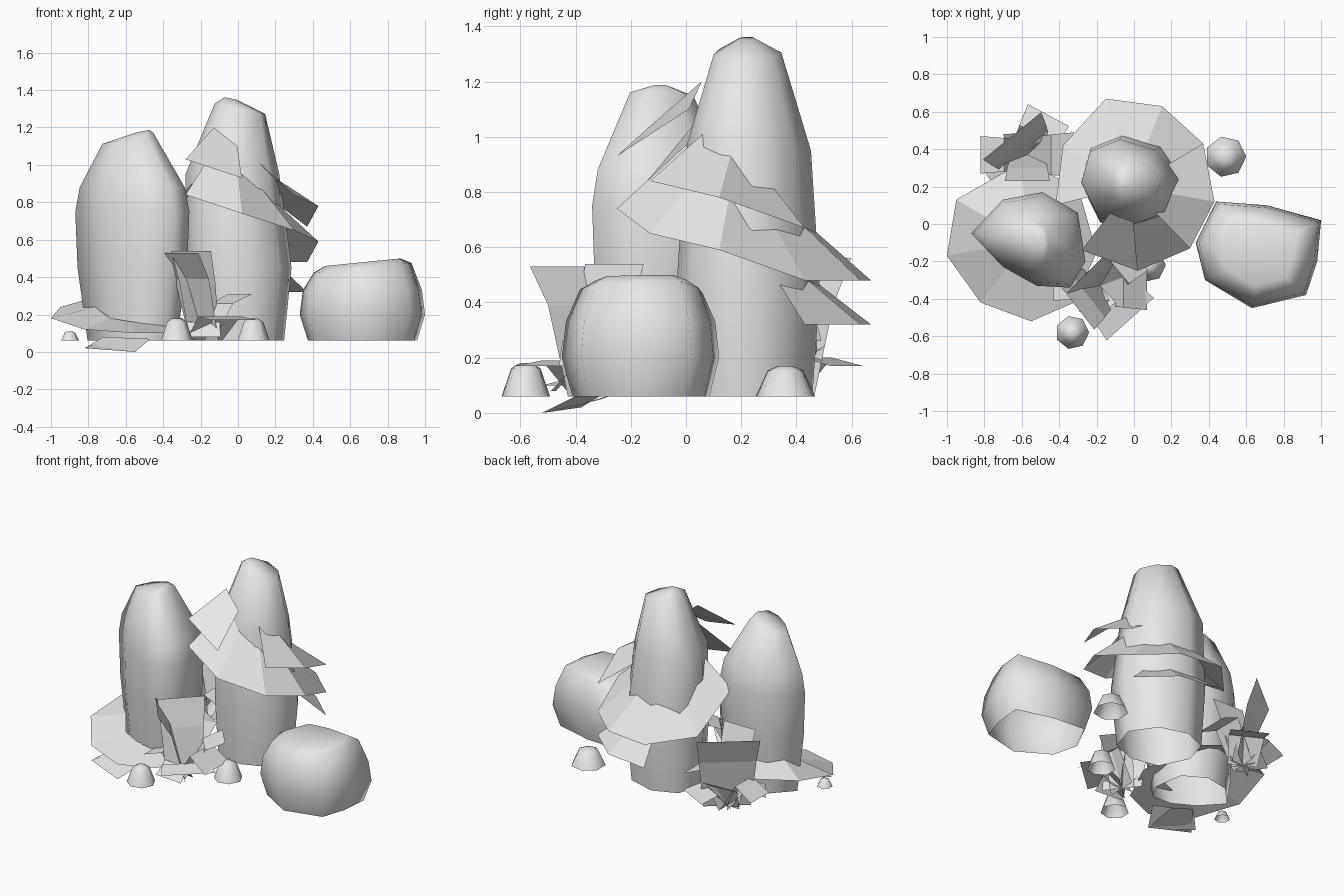
import bpy, math
from mathutils import Vector

old = bpy.data.objects.get("Cube")
if old:
    bpy.data.objects.remove(old, do_unlink=True)

stone = bpy.data.materials.new("pale_grey")
stone.use_nodes = True
stone.diffuse_color = (0.8, 0.8, 0.8, 1)
stone.node_tree.nodes["Principled BSDF"].inputs["Base Color"].default_value = (0.8, 0.8, 0.8, 1)


def add_mesh(name, verts, faces, smooth=False):
    mesh = bpy.data.meshes.new(name)
    mesh.from_pydata([tuple(v) for v in verts], [], faces)
    mesh.materials.append(stone)
    obj = bpy.data.objects.new(name, mesh)
    bpy.context.collection.objects.link(obj)
    if smooth:
        bpy.ops.object.select_all(action='DESELECT')
        obj.select_set(True)
        bpy.context.view_layer.objects.active = obj
        bpy.ops.object.shade_smooth_by_angle(angle=math.radians(100))
    return obj


def rock(name, center, outline, rings, tilt=0.0):
    """Loft a plan outline (counter-clockwise) through rings of (z, scale, x shift), open below."""
    cx, cy = center
    n = len(outline)
    verts, faces = [], []
    for i, (z, s, dx) in enumerate(rings):
        slope = tilt if i >= len(rings) - 2 else 0
        for x, y in outline:
            px = (x - cx) * s
            verts.append((cx + dx + px, cy + (y - cy) * s, z + slope * px))
    for r in range(len(rings) - 1):
        for i in range(n):
            j = (i + 1) % n
            faces.append((r * n + i, r * n + j, (r + 1) * n + j, (r + 1) * n + i))
    faces.append(tuple(range(len(verts) - n, len(verts))))
    return add_mesh(name, verts, faces, True)


def pebble(name, x, y, r, h):
    outline = [(x + r * math.cos(a), y + r * math.sin(a))
               for a in (math.tau * i / 7 for i in range(7))]
    rock(name, (x, y), outline, [(0.06, 1, 0), (0.06 + h * 0.85, 0.6, 0), (0.06 + h, 0.25, 0)])


def skirt(name, center, rim, rise, inner, segments, lift=0.0):
    """Sloping collar of flat panels from an outer rim up to a smaller inner ring."""
    c = Vector(center)
    n = len(rim)
    outer = [Vector(p) + Vector((0, 0, lift)) for p in rim]
    top = []
    for p in outer:
        q = p.copy()
        q.xy = c.lerp(p.xy, inner)
        q.z += rise
        top.append(q)
    faces = [(i, (i + 1) % n, n + (i + 1) % n, n + i) for i in segments]
    return add_mesh(name, outer + top, faces)


def leaf(name, base, angle, length, width, mid_z, tip_z):
    """Bent two-panel leaf growing out of a cluster centre."""
    d = Vector((math.cos(math.radians(angle)), math.sin(math.radians(angle)), 0))
    side = Vector((-d.y, d.x, 0))
    b = Vector(base)
    verts = []
    for t, z, w in ((0, 0, 0.75), (0.5, mid_z, 0.9), (1, tip_z, 1)):
        p = b + d * length * t + Vector((0, 0, z))
        verts += [p - side * width * w / 2, p + side * width * w / 2]
    add_mesh(name, verts, [(0, 1, 3, 2), (2, 3, 5, 4)])


# Standing rocks and boulder
rock("tall_rock", (-0.03, 0.22),
     [(-0.3, 0.22), (-0.2, 0.02), (0, -0.02), (0.18, 0.05),
      (0.24, 0.24), (0.12, 0.41), (-0.08, 0.47), (-0.25, 0.4)],
     [(0.06, 0.95, 0.02), (0.45, 1.06, 0.03), (0.95, 0.93, 0.0),
      (1.3, 0.5, 0.04), (1.355, 0.12, -0.01)], -0.2)
rock("left_rock", (-0.57, -0.09),
     [(-0.87, -0.05), (-0.7, -0.23), (-0.52, -0.33), (-0.34, -0.34),
      (-0.26, -0.2), (-0.3, 0.06), (-0.49, 0.17), (-0.7, 0.13)],
     [(0.06, 0.78, 0), (0.45, 0.96, 0), (0.75, 1, 0), (0.88, 0.92, 0),
      (1.14, 0.45, -0.02), (1.18, 0.12, 0.06)], 0.2)
rock("boulder", (0.67, -0.15),
     [(0.33, -0.1), (0.38, -0.3), (0.63, -0.45), (0.92, -0.38),
      (0.98, -0.2), (1.0, 0.02), (0.71, 0.1), (0.44, 0.12)],
     [(0.06, 0.87, 0), (0.2, 1, 0), (0.33, 0.95, 0), (0.45, 0.78, 0), (0.48, 0.6, 0)], 0.1)

# Pebbles
for i, p in enumerate([(-0.33, -0.58, 0.09, 0.12), (0.49, 0.36, 0.11, 0.11),
                       (0.08, -0.22, 0.09, 0.12), (-0.9, -0.22, 0.05, 0.05)]):
    pebble("pebble_%d" % (i + 1), *p)

# Sloping collar around the tall rock, with loose panels above and below
rim = [(0.02, -0.25, 0.74), (0.3, -0.13, 0.65), (0.43, 0.12, 0.59), (0.37, 0.43, 0.48),
       (0.15, 0.63, 0.48), (-0.15, 0.67, 0.48), (-0.38, 0.42, 0.5),
       (-0.42, 0.1, 0.72), (-0.28, -0.14, 0.84)]
skirt("tall_collar", (-0.02, 0.2), rim, 0.24, 0.42, (0, 1, 2, 3, 4, 5, 6, 8))
skirt("upper_collar_panels", (-0.02, 0.2), rim, 0.17, 0.42, (1, 2, 8), 0.19)
skirt("lower_collar_panels", (-0.02, 0.2), rim, 0.2, 0.45, (3, 4), -0.16)

# Low collar around the left rock
low = [(-1.0, -0.17, 0.18), (-0.82, -0.42, 0.12), (-0.55, -0.52, 0.1), (-0.32, -0.42, 0.1),
       (-0.2, -0.15, 0.12), (-0.3, 0.2, 0.18), (-0.6, 0.33, 0.24), (-0.95, 0.13, 0.24)]
skirt("low_collar", (-0.57, -0.09), low, 0.06, 0.45, range(8))
skirt("low_collar_panel", (-0.57, -0.09), low, 0.05, 0.5, (1,), -0.1)

# Leaf clusters: angle, length, width, middle height, tip height
front_leaves = [(218, 0.17, 0.33, 0.33, 0.47), (312, 0.24, 0.34, 0.13, 0.11),
                (0, 0.25, 0.26, 0.2, 0.11), (180, 0.25, 0.16, 0.14, 0.1),
                (135, 0.1, 0.3, 0.3, 0.48), (40, 0.25, 0.2, 0.2, 0.25),
                (265, 0.15, 0.2, 0.1, 0.02)]
back_leaves = [(129, 0.13, 0.4, 0.33, 0.5), (62, 0.24, 0.25, 0.14, 0.11),
               (0, 0.25, 0.24, 0.25, 0.2), (180, 0.25, 0.2, 0.2, 0.12),
               (95, 0.12, 0.24, 0.14, 0.18), (270, 0.14, 0.24, 0.3, 0.5),
               (215, 0.24, 0.2, 0.15, 0.1)]
for label, base, leaves in (("front_leaf", (-0.18, -0.33, 0.06), front_leaves),
                            ("back_leaf", (-0.57, 0.37, 0.06), back_leaves)):
    for i, spec in enumerate(leaves):
        leaf("%s_%d" % (label, i + 1), base, *spec)

# Ground leaf lying under the front of the left rock
add_mesh("ground_leaf", [(-0.82, -0.38, 0.02), (-0.55, -0.52, 0.0),
                         (-0.47, -0.38, 0.07), (-0.72, -0.28, 0.08)], [(0, 1, 2, 3)])
